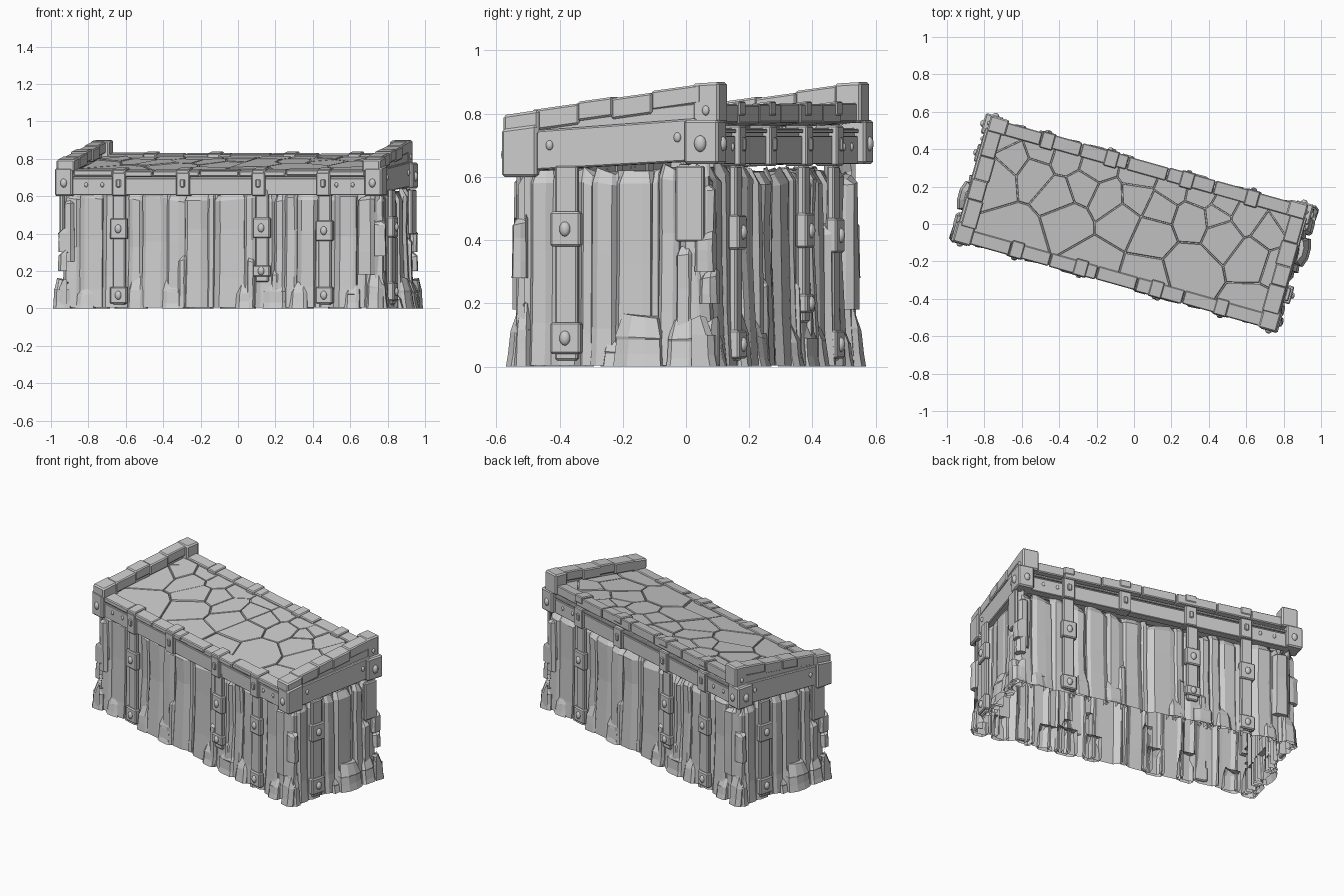
import bpy, bmesh, math, random
from mathutils import Matrix, Vector

random.seed(11)
rnd = random.uniform
TURN = math.radians(-15.7)      # whole building is turned on its base
SLOPE = 0.14                    # roof rises towards the back
QUARTER = math.pi / 2

if "Cube" in bpy.data.objects:
    bpy.data.objects.remove(bpy.data.objects["Cube"])

grey = bpy.data.materials.new("stone_grey")
grey.use_nodes = True
grey.diffuse_color = (0.6, 0.6, 0.6, 1)
grey.node_tree.nodes["Principled BSDF"].inputs["Base Color"].default_value = (0.6, 0.6, 0.6, 1)


def finish(name, bm, turns=(0,), bevel=0.0):
    """Make one mesh and place it at each quarter turn."""
    mesh = bpy.data.meshes.new(name)
    bm.to_mesh(mesh)
    bm.free()
    mesh.materials.append(grey)
    for i, turn in enumerate(turns):
        obj = bpy.data.objects.new(name if i == 0 else name + "_opposite", mesh)
        obj.rotation_euler.z = TURN + turn * QUARTER
        bpy.context.collection.objects.link(obj)
        if bevel:
            mod = obj.modifiers.new("bevel", 'BEVEL')
            mod.width = bevel
            mod.segments = 1


def loft(bm, rings, open_back=False, floor=True):
    """Skin a list of equal counter-clockwise rings, from the bottom up."""
    rows = [[bm.verts.new(p) for p in ring] for ring in rings]
    n = len(rows[0])
    for a, b in zip(rows, rows[1:]):
        for i in range(n - 1 if open_back else n):
            bm.faces.new((a[i], a[(i + 1) % n], b[(i + 1) % n], b[i]))
    if floor:
        bm.faces.new(rows[0][::-1])
    bm.faces.new(rows[-1])


def block(bm, x0, x1, y0, y1, bottom, top):
    """Box whose bottom and top may slope from y0 to y1."""
    b = bottom if isinstance(bottom, tuple) else (bottom, bottom)
    t = top if isinstance(top, tuple) else (top, top)
    x0, x1 = min(x0, x1), max(x0, x1)
    corners = ((x0, y0, 0), (x1, y0, 0), (x1, y1, 1), (x0, y1, 1))
    loft(bm, [[(x, y, h[i]) for x, y, i in corners] for h in (b, t)])


def bolt(bm, pos, turn=0, size=0.018):
    """Rounded bolt head facing the front, turned about z."""
    m = (Matrix.Translation(pos) @ Matrix.Rotation(turn, 4, 'Z')
         @ Matrix.Diagonal((size, size * 0.8, size * 1.3, 1)))
    made = bmesh.ops.create_uvsphere(bm, u_segments=10, v_segments=8, radius=1, matrix=m)
    for v in made["verts"]:
        for f in v.link_faces:
            f.smooth = True


def column(bm, s, w, inner, outer, z0, z1, flare=0.015, cap=0.04):
    """Rough faceted shell with a broken, chamfered head, open behind."""
    c1, c2 = rnd(0.008, 0.03), rnd(0.008, 0.03)
    a, b = rnd(-0.75, -0.35), rnd(0.35, 0.75)
    tilt = rnd(-0.02, 0.02)

    def ring(z, k, push, lean=0.0):
        pts = ((-1, outer + push - c1), (a, outer + push),
               (b, outer + push - rnd(0, 0.006)), (1, outer + push - c2))
        front = [(s + x * w * k, -max(d, inner), z + lean * x) for x, d in pts]
        return [(s - w, -inner, z), *front, (s + w, -inner, z)]

    h = z1 - z0
    loft(bm, [ring(z0, 1.04, flare),
              ring(z0 + h * rnd(0.15, 0.3), 1, flare * 0.4),
              ring(z0 + h * rnd(0.5, 0.7), rnd(0.94, 1.0), rnd(-0.006, 0.004)),
              ring(z1 - cap, rnd(0.92, 1.0), 0, tilt * 0.5),
              ring(z1, 0.75, -0.025, tilt)], open_back=True, floor=z0 > 0.1)


# Walls: each template is used on two opposite sides
def wall(name, turns, edges, face, tops, stones, shards, straps):
    bm = bmesh.new()
    inner = face - 0.035
    for a, b in zip(edges, edges[1:]):
        recess = 0.016 if b - a < 0.055 else rnd(-0.008, 0.005)
        column(bm, (a + b) / 2, (b - a) / 2 + 0.003, inner, face - recess,
               0.004, rnd(*tops))
        if random.random() < 0.25:
            column(bm, rnd(a, b), rnd(0.015, 0.03), inner, face + 0.015,
                   0.004, rnd(0.2, 0.55), 0.01, 0.03)
    finish(name + "_uprights", bm, turns)

    bm = bmesh.new()
    for s, w, h, d in stones:
        column(bm, s, w, inner, face + d, 0, h, 0.012, h * 0.42)
    for s, w, z0, z1 in shards:
        column(bm, s, w, inner, face + 0.022, z0, z1, 0, 0.02)
    finish(name + "_base_stones", bm, turns)

    bm, heads = bmesh.new(), bmesh.new()
    for s, w, z0, plates in straps:
        block(bm, s - w, s + w, -face - 0.02, -face + 0.005, z0, 0.635)
        for z, hh in plates:
            block(bm, s - w - 0.012, s + w + 0.012, -face - 0.032, -face + 0.005, z - hh, z + hh)
            bolt(heads, (s, -face - 0.032, z))
    finish(name + "_straps", bm, turns, 0.006)
    finish(name + "_strap_bolts", heads, turns)


wall("front_wall", (0, 2),
     [-0.885, -0.79, -0.67, -0.52, -0.44, -0.31, -0.21, -0.085, -0.05, 0.12, 0.185,
      0.29, 0.35, 0.41, 0.52, 0.62, 0.74, 0.79, 0.885],
     0.315, (0.605, 0.645),
     [(-0.885, 0.045, 0.15, 0.03), (-0.76, 0.05, 0.12, 0.02), (-0.47, 0.05, 0.17, 0.02),
      (-0.27, 0.055, 0.15, 0.022), (0.13, 0.05, 0.14, 0.02), (0.3, 0.065, 0.15, 0.022),
      (0.42, 0.055, 0.14, 0.02), (0.72, 0.045, 0.13, 0.02), (0.85, 0.045, 0.2, 0.02)],
     [(0.8, 0.05, 0.18, 0.6), (-0.85, 0.03, 0.25, 0.58)],
     [(-0.568, 0.035, 0.02, [(0.425, 0.055), (0.07, 0.045)]),
      (0.226, 0.035, 0.14, [(0.43, 0.055), (0.2, 0.03)]),
      (0.574, 0.035, 0.02, [(0.415, 0.055), (0.07, 0.045)])])
wall("end_wall", (1, 3),
     [-0.315, -0.265, -0.19, -0.1, -0.06, 0.015, 0.13, 0.16, 0.22, 0.315],
     0.885, (0.615, 0.66),
     [(-0.29, 0.03, 0.2, 0.015), (0.1, 0.075, 0.16, 0.05), (0.24, 0.045, 0.15, 0.035),
      (0.32, 0.03, 0.14, 0.025), (0.01, 0.03, 0.08, 0.02)],
     [(-0.3, 0.025, 0.28, 0.47), (0.32, 0.03, 0.2, 0.3), (0.31, 0.03, 0.3, 0.42)],
     [(-0.14, 0.037, 0.02, [(0.435, 0.055), (0.09, 0.05)]),
      (0.265, 0.046, 0.395, [])])

# Roof deck: sloping slab covered with irregular flagstones
HX, HY = 0.825, 0.275
seeds = []
while len(seeds) < 32:
    p = Vector((rnd(-HX, HX), rnd(-HY, HY), 0))
    spacing = 0.12 if p.y > 0 else 0.22
    if all((p - q).length > spacing for q in seeds) or random.random() < 0.004:
        seeds.append(p)
deck = bmesh.new()
block(deck, -0.85, 0.84, -0.3, 0.3, 0.745, 0.762)
for p in seeds:
    cell = bmesh.new()
    cell.faces.new([cell.verts.new(c) for c in
                    ((-HX, -HY, 0), (HX, -HY, 0), (HX, HY, 0), (-HX, HY, 0))])
    for q in seeds:
        if q is not p and (q - p).length > 0.001:
            n = (q - p).normalized()
            bmesh.ops.bisect_plane(cell, geom=cell.verts[:] + cell.edges[:] + cell.faces[:],
                                   plane_co=(p + q) / 2 - n * 0.003, plane_no=n,
                                   clear_outer=True)
    cell.faces.ensure_lookup_table()
    if cell.faces:
        pts = [v.co.copy() for v in cell.faces[0].verts]
        mid = sum(pts, Vector()) / len(pts)
        top = 0.775 + rnd(-0.004, 0.004)
        loft(deck, [[(c.x, c.y, 0.76) for c in pts], [(c.x, c.y, top - 0.003) for c in pts],
                    [tuple(c.lerp(mid, 0.02).xy) + (top,) for c in pts]])
    cell.free()
for v in deck.verts:
    v.co.z += SLOPE * v.co.y
finish("roof_flagstones", deck)

# Long beams, edge planks and clamps at front and back
beams, planks, clamps, heads = (bmesh.new() for _ in range(4))
for side, low in ((-1, 0.605), (1, 0.64)):
    def span(a, b):
        return sorted((side * a, side * b))
    block(beams, -0.84, 0.82, *span(0.332, 0.28), low, low + 0.09)
    block(beams, -0.84, 0.82, *span(0.322, 0.28), low + 0.08, low + 0.115)
    block(beams, -0.84, 0.82, *span(0.335, 0.28), low + 0.098, low + 0.112)
    cuts = [-0.82, -0.6, -0.38, -0.12, 0.1, 0.36, 0.6, 0.8]
    for a, b in zip(cuts, cuts[1:]):
        y0, y1 = span(0.341 + rnd(-0.003, 0.003), 0.268)
        t, k = 0.784 + rnd(-0.004, 0.004), 0.03 if side < 0 else 0.06
        block(planks, a + 0.002, b - 0.002, y0, y1,
              (t - k + SLOPE * y0, t - k + SLOPE * y1), (t + SLOPE * y0, t + SLOPE * y1))
    for x in (-0.565, -0.21, 0.21, 0.57):
        block(clamps, x - 0.037, x + 0.037, *span(0.349, 0.275), low - 0.005, low + 0.122)
        y0, y1 = span(0.347, 0.258)
        block(clamps, x - 0.035, x + 0.035, y0, y1, (0.745 + SLOPE * y0, 0.745 + SLOPE * y1),
              (0.791 + SLOPE * y0, 0.791 + SLOPE * y1))
        block(clamps, x - 0.013, x + 0.013, *span(0.357, 0.33), low + 0.042, low + 0.085)
    for x in (-0.75, -0.66, 0.64, 0.73):
        bolt(heads, (x, side * 0.332, low + 0.055), 0, 0.01)
finish("long_beams", beams, bevel=0.003)
finish("roof_edge_planks", planks, bevel=0.005)
finish("beam_clamps", clamps, bevel=0.005)

# Sloping end beams, stepped rails and corner posts on both ends
beams, rails, posts = (bmesh.new() for _ in range(3))
for m in (-1, 1):
    def out(u):
        """The right end sits slightly further in than the left."""
        return m * u - (0.022 if m > 0 else 0)
    block(beams, out(0.83), out(0.905), -0.27, 0.28, (0.62, 0.65), (0.745, 0.785))
    block(beams, out(0.83), out(0.89), -0.27, 0.28, (0.73, 0.77), (0.775, 0.835))
    cuts = [-0.26, -0.11, 0.0, 0.13, 0.29]
    for i, (a, b) in enumerate(zip(cuts, cuts[1:])):
        base, top = 0.797 + 0.01 * (i % 2), 0.848 + 0.005 * (i % 2)
        block(rails, out(0.805 + 0.006 * (i % 2)), out(0.895 + rnd(-0.005, 0.005)), a, b + 0.004,
              (base - 0.015 + SLOPE * a, base - 0.015 + SLOPE * b),
              (top + SLOPE * a, top + SLOPE * b))
    block(posts, out(0.822), out(0.918), -0.355, -0.24, 0.6, (0.75, 0.765))
    block(posts, out(0.81), out(0.91), -0.352, -0.235, 0.73, (0.795, 0.812))
    block(posts, out(0.822), out(0.922), 0.245, 0.358, 0.64, 0.78)
    block(posts, out(0.79), out(0.893), 0.265, 0.353, 0.77, (0.895, 0.9))
    bolt(heads, (out(0.922), 0.3, 0.705), QUARTER, 0.02)
    for y, z in ((-0.355, 0.67), (0.358, 0.705)):
        bolt(heads, (out(0.868), y, z))
    for y, z, u in ((-0.2, 0.7, 0.905), (0.22, 0.725, 0.905), (0.31, 0.81, 0.893)):
        bolt(heads, (out(u), y, z), QUARTER, 0.012)
finish("end_beams", beams, bevel=0.005)
finish("end_rails", rails, bevel=0.006)
finish("corner_posts", posts, bevel=0.008)
finish("beam_bolts", heads)
